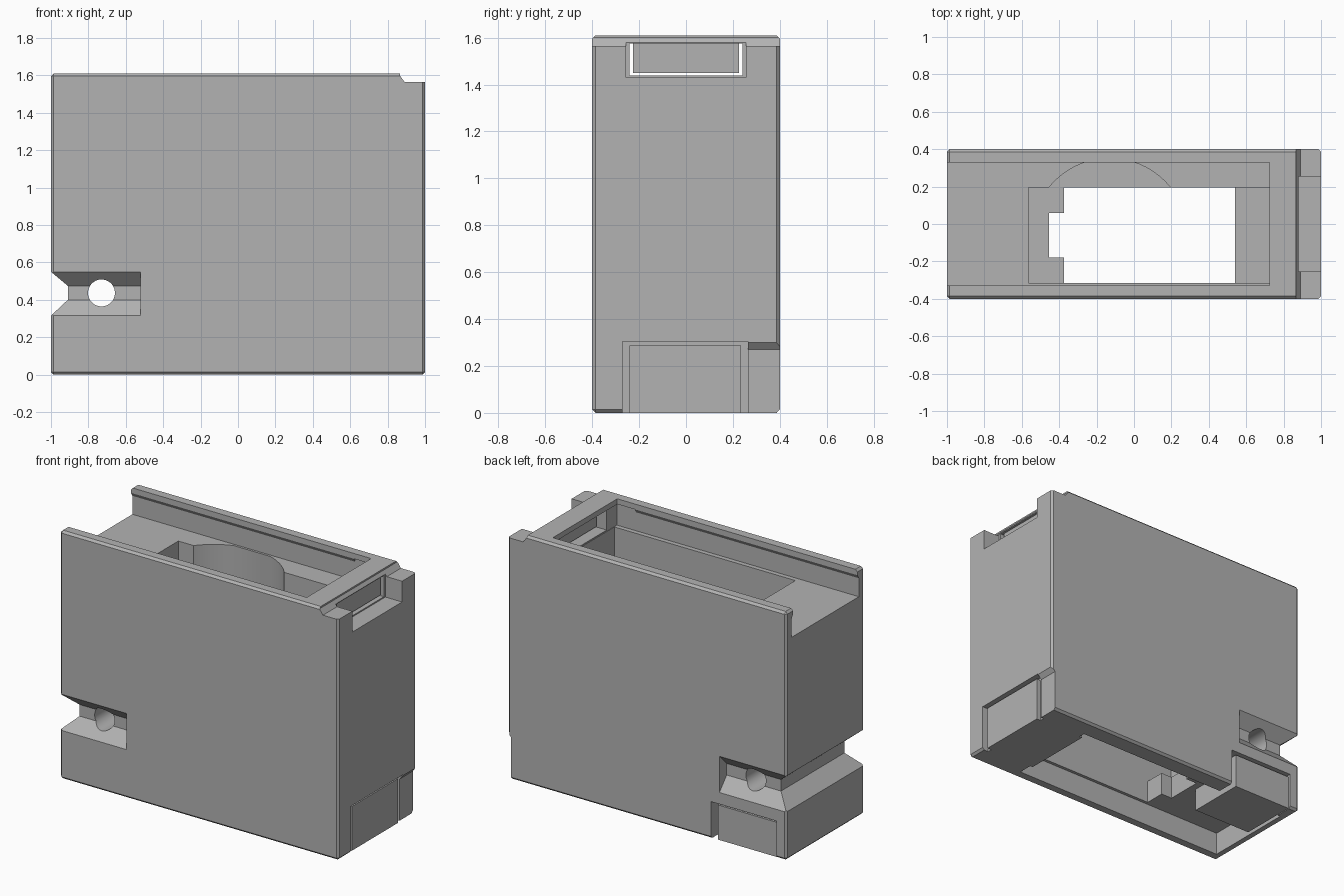
import bpy
import bmesh

old = bpy.data.objects.get("Cube")
if old:
    bpy.data.objects.remove(old, do_unlink=True)

grey = bpy.data.materials.new("plain grey")
grey.use_nodes = True
colour = (0.45, 0.45, 0.45, 1)
grey.diffuse_color = colour
grey.node_tree.nodes["Principled BSDF"].inputs["Base Color"].default_value = colour


def prism(name, points, axis, lo, hi, bevel=0):
    """Extrude a 2D outline along an axis; the outline uses the other two axes in order."""
    bm = bmesh.new()

    def place(p, t):
        v = list(p)
        v.insert("xyz".index(axis), t)
        return bm.verts.new(v)

    a = [place(p, lo) for p in points]
    b = [place(p, hi) for p in points]
    n = len(points)
    bm.faces.new(a)
    bm.faces.new(b[::-1])
    for i in range(n):
        j = (i + 1) % n
        bm.faces.new((a[i], b[i], b[j], a[j]))
    if bevel:
        bmesh.ops.bevel(bm, geom=bm.edges[:], offset=bevel, segments=1, affect='EDGES')
    bmesh.ops.recalc_face_normals(bm, faces=bm.faces[:])
    mesh = bpy.data.meshes.new(name)
    bm.to_mesh(mesh)
    bm.free()
    mesh.materials.append(grey)
    obj = bpy.data.objects.new(name, mesh)
    bpy.context.scene.collection.objects.link(obj)
    return obj


def box(name, x, y, z, bevel=0):
    return prism(name, [(x[0], y[0]), (x[1], y[0]), (x[1], y[1]), (x[0], y[1])],
                 "z", z[0], z[1], bevel)


def cylinder(name, radius, depth, location, rotation=(0, 0, 0)):
    bpy.ops.mesh.primitive_cylinder_add(vertices=64, radius=radius, depth=depth,
                                        location=location, rotation=rotation)
    obj = bpy.context.object
    obj.name = name
    obj.data.materials.append(grey)
    return obj


def cut(target, cutter):
    cutter.hide_render = True
    mod = target.modifiers.new("cut", 'BOOLEAN')
    mod.operation = 'DIFFERENCE'
    mod.solver = 'EXACT'
    mod.object = cutter
    bpy.context.view_layer.objects.active = target
    bpy.ops.object.modifier_apply(modifier=mod.name)
    bpy.data.objects.remove(cutter, do_unlink=True)


# Outer shell
body = box("case_body", (-1, 1), (-0.4, 0.4), (0, 1.61), bevel=0.014)

# Sliding lid slot, open at one end and narrowed by a lip at the top
cut(body, prism("lid_slot", [(-0.345, 1.43), (0.345, 1.43), (0.345, 1.55), (0.33, 1.575),
                             (0.33, 1.7), (-0.33, 1.7), (-0.33, 1.575), (-0.345, 1.55)],
                "x", -1.1, 0.725))
cut(body, box("slot_end", (0.6, 0.738), (-0.345, 0.345), (1.43, 1.575)))

# Inner cavity with a rounded bulge
cut(body, box("cavity", (-0.565, 0.735), (-0.315, 0.195), (0.3, 1.5)))
bulge = cylinder("bulge", 0.417, 1.2, (-0.13, -0.066, 0.9))
cut(bulge, box("bulge_back", (-1, 1), (0.33, 1), (0, 2)))
cut(bulge, box("bulge_front", (-1, 1), (-1, -0.2), (0, 2)))
cut(body, bulge)

# Floor opening with a narrower neck
cut(body, box("floor_opening", (-0.375, 0.54), (-0.315, 0.195), (-0.1, 0.4)))
cut(body, box("floor_neck", (-0.455, -0.3), (-0.18, 0.06), (-0.1, 0.4)))

# Recess under the base
cut(body, box("base_recess", (-0.95, 0.64), (-0.335, 0.28), (-0.1, 0.15)))

# Stepped top edge, notch and latch window at the closed end
cut(body, prism("top_step", [(0.865, 1.7), (0.865, 1.6), (0.89, 1.565), (1.1, 1.565), (1.1, 1.7)],
                "y", -0.5, 0.5))
cut(body, box("end_notch", (0.88, 1.1), (-0.255, 0.255), (1.43, 1.7)))
cut(body, box("latch_window", (0.7, 0.9), (-0.24, 0.24), (1.438, 1.575)))

# Strap groove wrapping around the open end
for side in (-1, 1):
    cut(body, prism("groove_side", [(side * 0.41, 0.304), (side * 0.325, 0.4),
                                    (side * 0.325, 0.475), (side * 0.41, 0.56)],
                    "x", -1.1, -0.52))
cut(body, prism("groove_end", [(-1.01, 0.306), (-0.91, 0.4), (-0.91, 0.475), (-1.01, 0.558)],
                "y", -0.5, 0.5))
cut(body, cylinder("strap_hole", 0.072, 1, (-0.73, 0, 0.437), (1.5708, 0, 0)))

# Sunken panel areas low on the closed end and the back
cut(body, box("end_cutout", (0.955, 1.1), (-0.27, 0.265), (-0.1, 0.305)))
cut(body, prism("corner_relief", [(0.975, -0.1), (1.1, -0.1), (1.1, 0.42), (0.975, 0.27)],
                "y", 0.25, 0.5))
cut(body, box("back_cutout", (-0.93, -0.46), (0.25, 0.5), (-0.1, 0.24)))

# Panels and latch
box("end_panel", (0.62, 0.985), (-0.24, 0.235), (0, 0.287))
box("back_panel", (-0.925, -0.5), (0.0, 0.388), (0, 0.225))
box("latch_tab", (0.8, 0.865), (-0.225, 0.225), (1.45, 1.58))

# Flat facets, softened only on the round walls
bpy.ops.object.select_all(action='DESELECT')
body.select_set(True)
bpy.context.view_layer.objects.active = body
bpy.ops.object.shade_smooth_by_angle(angle=0.35)
